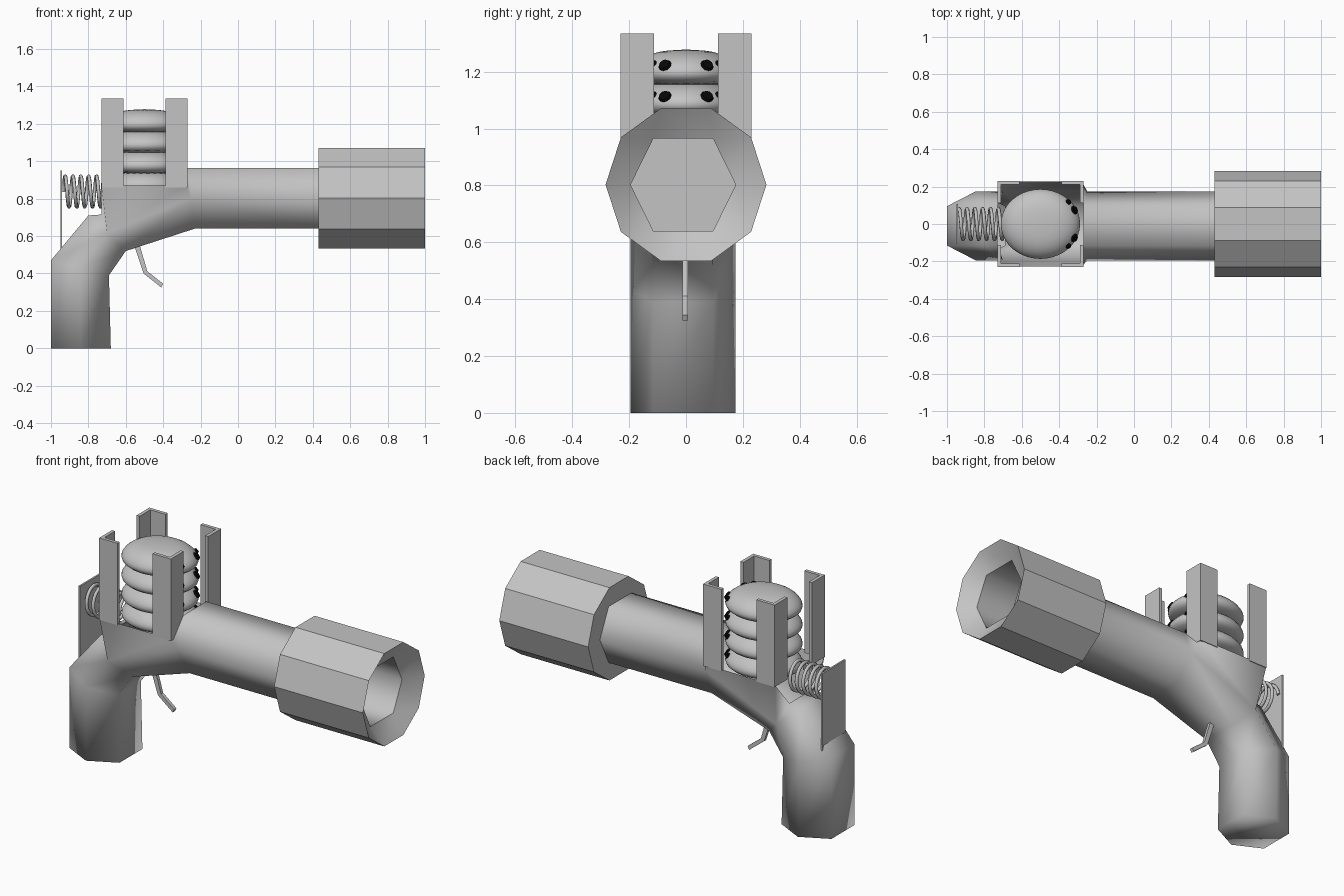
import bpy, bmesh, math
from mathutils import Vector

if "Cube" in bpy.data.objects:
    bpy.data.objects.remove(bpy.data.objects["Cube"], do_unlink=True)


def material(name, value):
    m = bpy.data.materials.new(name)
    m.use_nodes = True
    color = (value, value, value, 1)
    m.diffuse_color = color
    m.node_tree.nodes["Principled BSDF"].inputs["Base Color"].default_value = color
    return m


GREY = material("plain grey", 0.55)
BLACK = material("spot black", 0.002)


def finish(bm, name, mat=GREY, smooth=False):
    bmesh.ops.recalc_face_normals(bm, faces=bm.faces)
    if smooth:
        for f in bm.faces:
            f.smooth = True
    me = bpy.data.meshes.new(name)
    bm.to_mesh(me)
    bm.free()
    ob = bpy.data.objects.new(name, me)
    bpy.context.collection.objects.link(ob)
    me.materials.append(mat)
    return ob


def box(name, lo, hi):
    bm = bmesh.new()
    bmesh.ops.create_cube(bm, size=1)
    lo, hi = Vector(lo), Vector(hi)
    for v in bm.verts:
        v.co = (lo + hi) / 2 + v.co * (hi - lo)
    return finish(bm, name)


def bridge(bm, a, b):
    n = len(a)
    return [bm.faces.new((a[i], a[(i + 1) % n], b[(i + 1) % n], b[i])) for i in range(n)]


SHIFT = -0.01
HALF, FLAT = 0.185, 0.105


def hexagon(bm, low, high):
    """Six-sided ring; low and high are the (x, z) of its two flat edges."""
    mid = ((low[0] + high[0]) / 2, (low[1] + high[1]) / 2)
    ring = [(low, -FLAT), (low, FLAT), (mid, HALF), (high, FLAT), (high, -FLAT), (mid, -HALF)]
    return [bm.verts.new((p[0], y + SHIFT, p[1])) for p, y in ring]


# Hollow body: bent grip, flared loading chamber and barrel
bm = bmesh.new()
sections = [((-0.68, 0), (-1, 0)), ((-0.69, 0.39), (-1, 0.47)), ((-0.6, 0.52), (-0.8, 0.71)),
            ((-0.23, 0.64), (-0.27, 0.965)), ((0.43, 0.64), (0.43, 0.965)),
            ((0.93, 0.64), (0.93, 0.965))]
rings = [hexagon(bm, *s) for s in sections]
bm.faces.new(rings[0])
for i in (0, 1, 3, 4):
    bridge(bm, rings[i], rings[i + 1])
rear, front = rings[2], rings[3]
bm.faces.new((rear[0], rear[1], front[1], front[0]))
sills = []
for low, mid, high, s in ((1, 2, 3, 1), (0, 5, 4, -1)):
    rear_corner = bm.verts.new((-0.73, s * 0.228, 0.87))
    front_corner = bm.verts.new((-0.28, s * 0.228, 0.87))
    sill = bm.verts.new((-0.73, s * FLAT + SHIFT, 0.715))
    sills.append(sill)
    bm.faces.new((rear[low], rear[mid], front[mid], front[low]))
    bm.faces.new((rear[mid], rear_corner, front_corner, front[mid]))
    bm.faces.new((rear[mid], sill, rear_corner))
    bm.faces.new((rear[mid], rear[high], sill))
    bm.faces.new((front[mid], front_corner, front[high]))
bm.faces.new((rear[4], rear[3], sills[0], sills[1]))
finish(bm, "body", smooth=True)

# Ten-sided muzzle with a smooth funnel into the bore
bm = bmesh.new()
outer = [[bm.verts.new((x, 0.283 * math.cos(a), 0.803 + 0.283 * math.sin(a)))
          for a in (i * math.tau / 10 for i in range(10))] for x in (0.43, 1)]
bridge(bm, *outer)
for ring, x, smooth in ((outer[0], 0.43, False), (outer[1], 0.93, True)):
    inner = hexagon(bm, (x, 0.64), (x, 0.965))
    loops = [bm.edges.get((r[i], r[(i + 1) % len(r)])) or bm.edges.new((r[i], r[(i + 1) % len(r)]))
             for r in (ring, inner) for i in range(len(r))]
    for f in bmesh.ops.bridge_loops(bm, edges=loops)["faces"]:
        f.smooth = smooth
finish(bm, "muzzle")

# Four L-shaped corner guides around the magazine
T = 0.02
for sx in (-1, 1):
    for sy in (-1, 1):
        bm = bmesh.new()
        outline = [(0, 0), (0.118, 0), (0.118, T), (T, T), (T, 0.118), (0, 0.118)]
        base, top = [[bm.verts.new((-0.5 + sx * (0.23 - a), sy * (0.23 - b), z))
                      for a, b in outline] for z in (0.86, 1.335)]
        bridge(bm, base, top)
        bm.faces.new(base)
        bm.faces.new(top)
        finish(bm, "corner_guide")

# Stack of rounded pellets, each with four dark spots on the muzzle side
PROFILE = [(0.11, 0.122), (0.165, 0.1), (0.202, 0.06), (0.2, 0.03), (0.165, 0.0)]
SEG = 20
for k in range(4):
    base_z = 0.82 + 0.11 * k
    bm = bmesh.new()
    prev = None
    for r, z in PROFILE:
        ring = [bm.verts.new((-0.5 + 1.08 * r * math.cos(i * math.tau / SEG),
                              0.95 * r * math.sin(i * math.tau / SEG), base_z + z))
                for i in range(SEG)]
        if prev:
            bridge(bm, prev, ring)
        else:
            pole = bm.verts.new((-0.5, 0, base_z + 0.13))
            for i in range(SEG):
                bm.faces.new((pole, ring[i], ring[(i + 1) % SEG]))
        prev = ring
    bm.faces.new(prev)
    ob = finish(bm, "pellet", smooth=True)
    sub = ob.modifiers.new("round", "SUBSURF")
    sub.levels = sub.render_levels = 1
    for angle, size, z in ((25, 0.024, 0.075), (42, 0.016, 0.08)):
        for s in (-1, 1):
            a = math.radians(angle * s)
            r = 0.188
            normal = Vector((math.cos(a), math.sin(a), 0.75))
            bm = bmesh.new()
            bmesh.ops.create_cone(bm, cap_ends=True, segments=10, radius1=size,
                                  radius2=size * 0.8, depth=0.009)
            spot = finish(bm, "pellet_spot", BLACK)
            spot.location = (-0.5 + 1.08 * r * math.cos(a), 0.95 * r * math.sin(a), base_z + z)
            spot.rotation_euler = normal.to_track_quat("Z", "Y").to_euler()


def wire(name, points, radius):
    cu = bpy.data.curves.new(name, "CURVE")
    cu.dimensions = "3D"
    cu.bevel_depth = radius
    cu.bevel_resolution = 1
    cu.use_fill_caps = True
    sp = cu.splines.new("POLY")
    sp.points.add(len(points) - 1)
    for p, co in zip(sp.points, points):
        p.co = (*co, 1)
    sp.use_smooth = True
    ob = bpy.data.objects.new(name, cu)
    bpy.context.collection.objects.link(ob)
    cu.materials.append(GREY)


# Feed spring and its back plate
TURNS, STEPS = 5.5, 20
coil = []
for i in range(int(TURNS * STEPS) + 1):
    a = i * math.tau / STEPS
    coil.append((-0.935 + 0.042 * i / STEPS, 0.082 * math.cos(a), 0.838 + 0.082 * math.sin(a)))
wire("feed_spring", coil, 0.01)
box("back_plate", (-0.95, -0.107, 0.5), (-0.94, 0.107, 0.95))

# Bent flat trigger
bm = bmesh.new()
path = [(-0.555, 0.55), (-0.505, 0.4), (-0.41, 0.325), (-0.4, 0.345), (-0.485, 0.412), (-0.525, 0.55)]
left, right = [[bm.verts.new((x, y - 0.003, z)) for x, z in path] for y in (-0.01, 0.01)]
bridge(bm, left, right)
bm.faces.new(left)
bm.faces.new(right)
finish(bm, "trigger")
